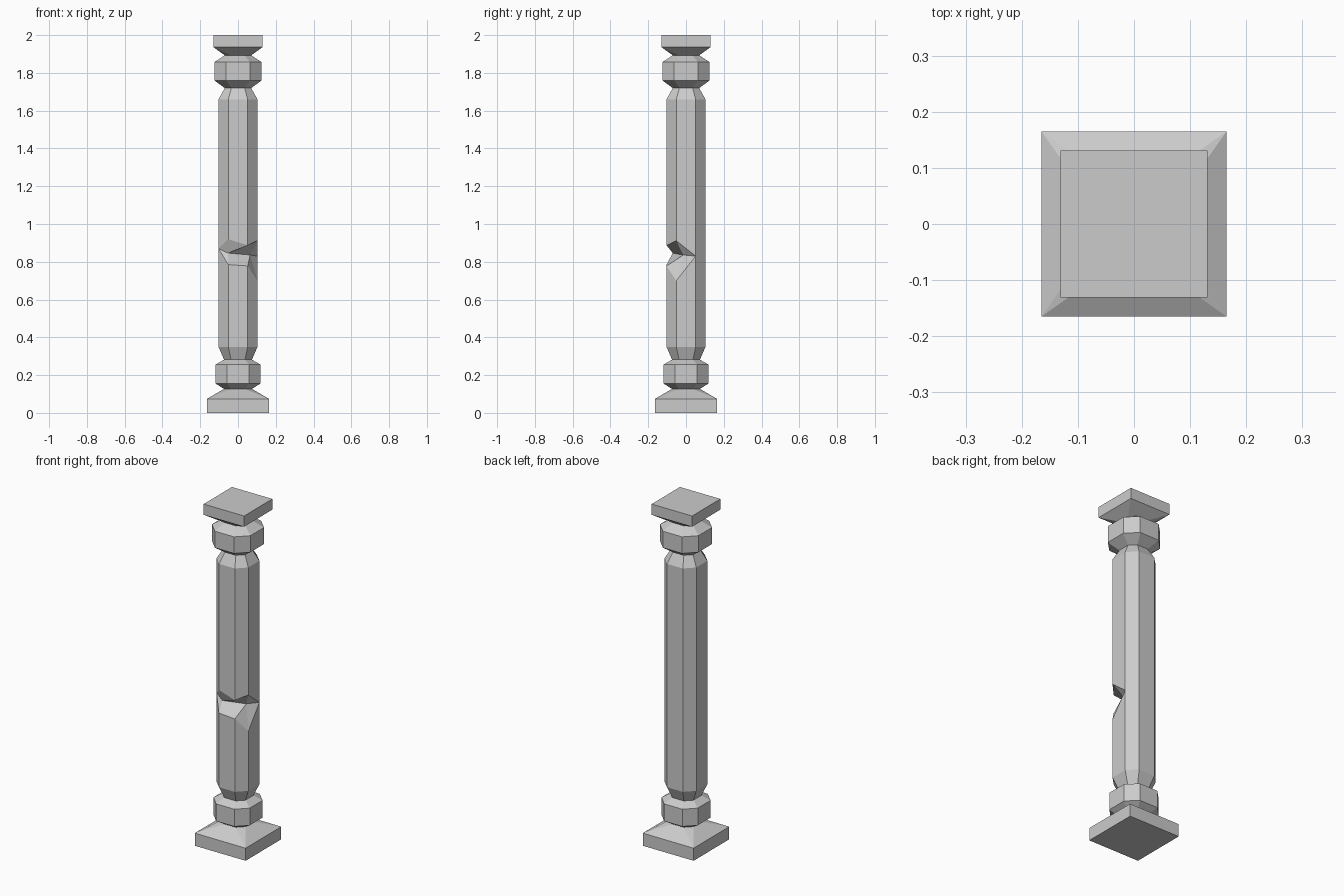
import bpy, bmesh

if "Cube" in bpy.data.objects:
    bpy.data.objects.remove(bpy.data.objects["Cube"])

OCT = 0.5  # half side / half width of the octagonal sections


def corners(half, ratio=OCT):
    h, e = half, half * ratio
    return [(-h, -e), (-e, -h), (e, -h), (h, -e), (h, e), (e, h), (-e, h), (-h, e)]


def ring(bm, half, z, ratio=OCT):
    # ratio 1 collapses the octagon into a square with shared corners
    found, row = {}, []
    for c in corners(half, ratio):
        if c not in found:
            found[c] = bm.verts.new((*c, z))
        row.append(found[c])
    return row


def strip(bm, low, high, spans):
    for i in spans:
        j = (i + 1) % len(low)
        vs = list(dict.fromkeys((low[i], low[j], high[j], high[i])))
        if len(vs) > 2:
            bm.faces.new(vs)


def finish(bm, name):
    mesh = bpy.data.meshes.new(name)
    bm.to_mesh(mesh)
    bm.free()
    bpy.context.collection.objects.link(bpy.data.objects.new(name, mesh))


def turned(name, levels, cap_bottom=False, cap_top=False):
    bm = bmesh.new()
    rows = [ring(bm, *lv) for lv in levels]
    for a, b in zip(rows, rows[1:]):
        strip(bm, a, b, range(8))
    if cap_bottom:
        bm.faces.new(list(dict.fromkeys(rows[0]))[::-1])
    if cap_top:
        bm.faces.new(list(dict.fromkeys(rows[-1])))
    finish(bm, name)


# Square plinth with octagonal collar
turned("base", [(0.165, 0, 1), (0.165, 0.074, 1), (0.074, 0.127), (0.118, 0.155),
                (0.118, 0.256), (0.074, 0.282)], cap_bottom=True)

# Upper collar and square cap
turned("capital", [(0.07, 1.72), (0.125, 1.76), (0.125, 1.857), (0.07, 1.893),
                   (0.131, 1.937, 1), (0.131, 2.0, 1)], cap_top=True)

# Octagonal shaft, with a chipped notch on the front right
bm = bmesh.new()
foot, low = ring(bm, 0.074, 0.282), ring(bm, 0.103, 0.35)
high, neck = ring(bm, 0.103, 1.66), ring(bm, 0.07, 1.72)
strip(bm, foot, low, range(8))
strip(bm, high, neck, range(8))
strip(bm, low, high, range(5, 7))

cols = corners(0.103)
tip_l = bm.verts.new((*cols[0], 0.87))
tip_r = bm.verts.new((*cols[4], 0.83))
upper = [tip_l] + [bm.verts.new((*c, z)) for c, z in zip(cols[1:4], (0.92, 0.887, 0.912))] + [tip_r]
lower = [tip_l] + [bm.verts.new((*c, z)) for c, z in zip(cols[1:4], (0.785, 0.778, 0.70))] + [tip_r]
deep_l = bm.verts.new((-0.053, -0.07, 0.846))
deep_r = bm.verts.new((0.064, -0.015, 0.836))
strip(bm, low[:5], lower, range(4))
strip(bm, upper, high[:5], range(4))
strip(bm, lower, [tip_l, deep_l, deep_r, deep_r, tip_r], range(4))
strip(bm, [tip_l, deep_l, deep_l, deep_r, tip_r], upper, range(4))
# faces beside the notch share its end points
bm.faces.new((low[4], low[5], high[5], high[4], tip_r))
bm.faces.new((low[7], low[0], tip_l, high[0], high[7]))
finish(bm, "shaft")
